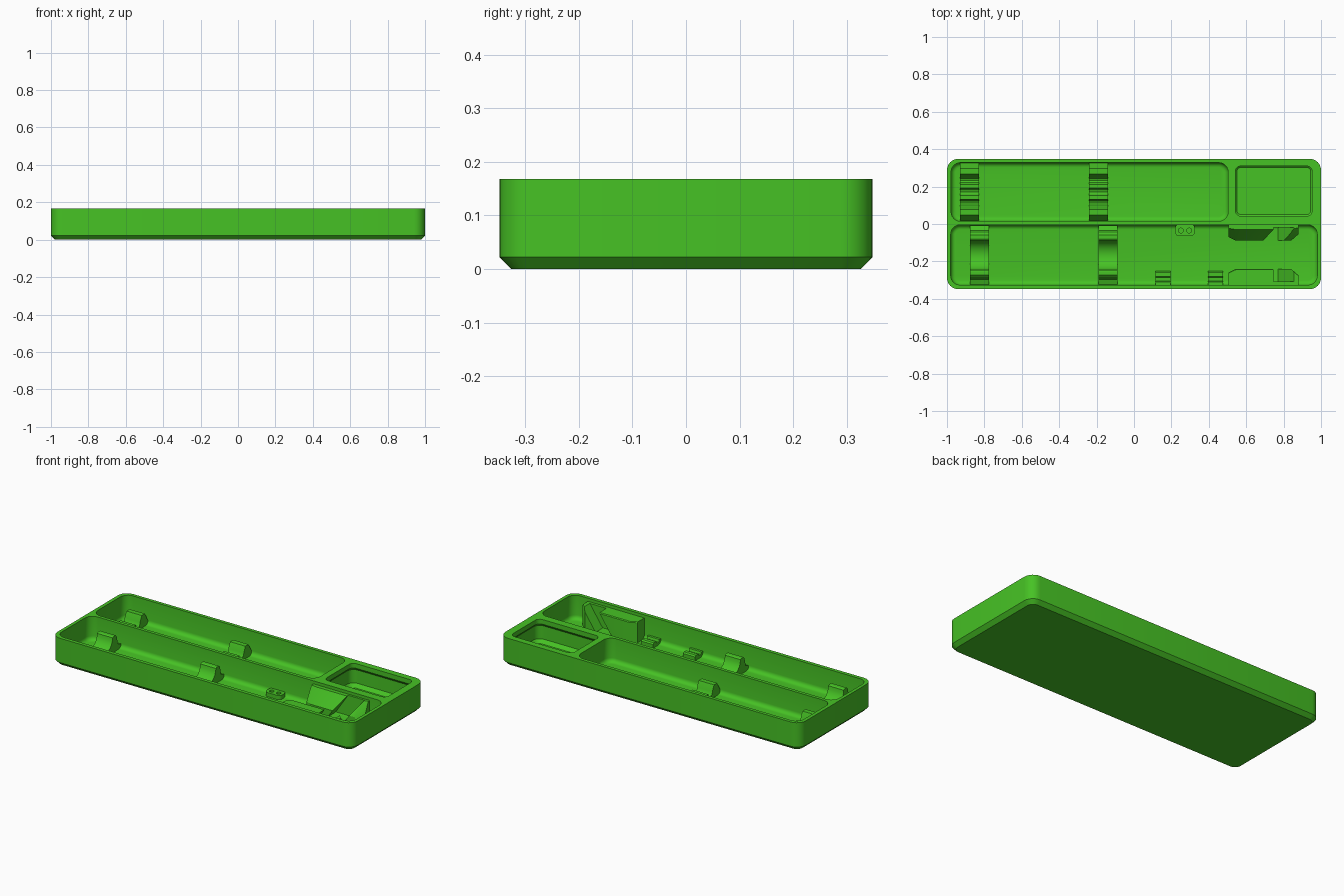
import bpy, bmesh, math

if "Cube" in bpy.data.objects:
    bpy.data.objects.remove(bpy.data.objects["Cube"])

green = bpy.data.materials.new("bright green")
green.diffuse_color = (0.062, 0.54, 0.018, 1)
green.use_nodes = True
green.node_tree.nodes["Principled BSDF"].inputs["Base Color"].default_value = green.diffuse_color
FLOOR = 0.025


def rounded_rect(x0, x1, y0, y1, r, n=6):
    pts = []
    for cx, cy, a0 in ((x1 - r, y1 - r, 0), (x0 + r, y1 - r, 90),
                       (x0 + r, y0 + r, 180), (x1 - r, y0 + r, 270)):
        for i in range(n + 1):
            a = math.radians(a0 + 90 * i / n)
            pts.append((cx + r * math.cos(a), cy + r * math.sin(a)))
    return pts


def loft(name, rings):
    """Closed solid through rings of 3D points."""
    bm = bmesh.new()
    vs = [[bm.verts.new(p) for p in ring] for ring in rings]
    n = len(vs[0])
    for a, b in zip(vs, vs[1:]):
        for i in range(n):
            bm.faces.new((a[i], a[(i + 1) % n], b[(i + 1) % n], b[i]))
    bm.faces.new(vs[0][::-1])
    bm.faces.new(vs[-1])
    bmesh.ops.recalc_face_normals(bm, faces=bm.faces)
    me = bpy.data.meshes.new(name)
    bm.to_mesh(me)
    bm.free()
    ob = bpy.data.objects.new(name, me)
    me.materials.append(green)
    bpy.context.collection.objects.link(ob)
    return ob


def tray_shape(name, x0, x1, y0, y1, r, levels):
    """Rounded box from (height, inset) levels."""
    return loft(name, [[(x, y, z) for x, y in rounded_rect(
        x0 + d, x1 - d, y0 + d, y1 - d, max(r - d, 0.008))] for z, d in levels])


def bar(name, x0, x1, profile):
    """Extrude a (y, z) profile along x."""
    return loft(name, [[(x, y, z) for y, z in profile] for x in (x0, x1)])


def cut(ob, cutter):
    m = ob.modifiers.new("cut", 'BOOLEAN')
    m.operation, m.solver, m.object = 'DIFFERENCE', 'EXACT', cutter
    bpy.context.view_layer.objects.active = ob
    bpy.ops.object.modifier_apply(modifier=m.name)


def discard(ob):
    bpy.data.objects.remove(ob, do_unlink=True)


# Tray body with chamfered foot
body = tray_shape("tray_body", -1, 1, -0.348, 0.348, 0.06,
                  [(0, 0.022), (0.022, 0), (0.168, 0)])

# Two long pockets with filleted floors, one small pocket with an undercut rim
R = 0.025
fillet = [(FLOOR + R * (1 - math.cos(a)), R * (1 - math.sin(a)))
          for a in [math.radians(90 * i / 5) for i in range(6)]] + [(0.2, 0)]
undercut = [(FLOOR, 0.02), (FLOOR + 0.02, 0), (0.125, 0), (0.14, 0.012), (0.2, 0.012)]
for box, levels in (((-0.978, 0.503, 0.015, 0.328, 0.05), fillet),
                    ((-0.98, 0.98, -0.326, -0.005, 0.05), fillet),
                    ((0.53, 0.965, 0.03, 0.322, 0.042), undercut)):
    c = tray_shape("pocket_cutter", *box, levels)
    cut(body, c)
    discard(c)

parts = [body]

# Toothed rests in the back pocket: tall end posts, low teeth, round grooves
mid, half = 0.172, 0.154
tops = [(-half, 0.05), (-0.125, 0.1), (-0.095, 0.1)]
for i in range(3):
    yc = -0.06 + 0.06 * i
    for k in range(7):
        a = math.pi * k / 6
        rim = 0.065
        tops.append((yc - 0.02 * math.cos(a), rim - 0.025 * math.sin(a)))
tops += [(0.095, 0.1), (0.125, 0.1), (half, 0.05)]
rest = [(mid + y, z) for y, z in tops] + [(mid + half, 0.02), (mid - half, 0.02)]
for i, x in enumerate((-0.93, -0.24)):
    parts.append(bar(f"toothed_rest_{i + 1}", x, x + 0.102, rest))

# Cradles in the front pocket: two posts with a round trough
mid, half = -0.166, 0.158
tops = [(-half, 0.05), (-0.13, 0.06), (-0.118, 0.11), (-0.108, 0.12), (-0.088, 0.12)]
tops += [(-0.08 * math.cos(math.pi * k / 12), 0.115 - 0.075 * math.sin(math.pi * k / 12))
         for k in range(13)]
tops += [(0.088, 0.12), (0.108, 0.12), (0.118, 0.11), (0.13, 0.06), (half, 0.05)]
cradle = [(mid + y, z) for y, z in tops] + [(mid + half, 0.02), (mid - half, 0.02)]
for i, x in enumerate((-0.877, -0.19)):
    parts.append(bar(f"cradle_{i + 1}", x, x + 0.103, cradle))

# Small grooved clips along the front wall
clip = [(-0.325, 0.02), (-0.325, 0.055), (-0.31, 0.055), (-0.305, 0.042),
        (-0.285, 0.042), (-0.28, 0.055), (-0.258, 0.055), (-0.25, 0.048), (-0.25, 0.02)]
for i, x in enumerate((0.115, 0.395)):
    parts.append(bar(f"small_clip_{i + 1}", x, x + 0.08, clip))

# Bit block with two round holes
block = tray_shape("bit_block", 0.22, 0.325, -0.065, 0.0, 0.022, [(0.02, 0), (0.05, 0)])
for x in (0.25, 0.295):
    ring = [(x + 0.013 * math.cos(t * math.pi / 8), -0.035 + 0.013 * math.sin(t * math.pi / 8))
            for t in range(16)]
    c = loft("hole_cutter", [[(px, py, z) for px, py in ring] for z in (0.035, 0.08)])
    cut(block, c)
    discard(c)
parts.append(block)

# Pair of angled holders sharing a slanted slot
plan = [(0.505, 0), (0.88, 0), (0.88, 0.05), (0.84, 0.085), (0.545, 0.085), (0.505, 0.065)]


def holder(name, wall, sign, heights):
    low = [(x, wall + sign * d, 0.02) for x, d in plan]
    edge = [(x, wall + sign * d, heights[0]) for x, d in plan]
    top = [(x, wall + sign * d * heights[2], heights[1]) for x, d in plan]
    return loft(name, [low, edge, top])


slot = loft("slot_cutter", [[(x + s, y, z) for x, y in (
    (0.66, -0.308), (0.77, -0.308), (0.77, -0.018), (0.66, -0.018))]
    for s, z in ((0, FLOOR), (0.12, 0.2))])
for name, wall, sign, h in (("front_holder", -0.325, 1, (0.145, 0.15, 0.95)),
                            ("back_holder", -0.004, -1, (0.07, 0.15, 0.3))):
    ob = holder(name, wall, sign, h)
    cut(ob, slot)
    parts.append(ob)
discard(slot)

# Smooth the rounded surfaces, keep hard edges
for ob in parts:
    bpy.ops.object.select_all(action='DESELECT')
    ob.select_set(True)
    bpy.context.view_layer.objects.active = ob
    bpy.ops.object.shade_smooth_by_angle(angle=math.radians(30))
